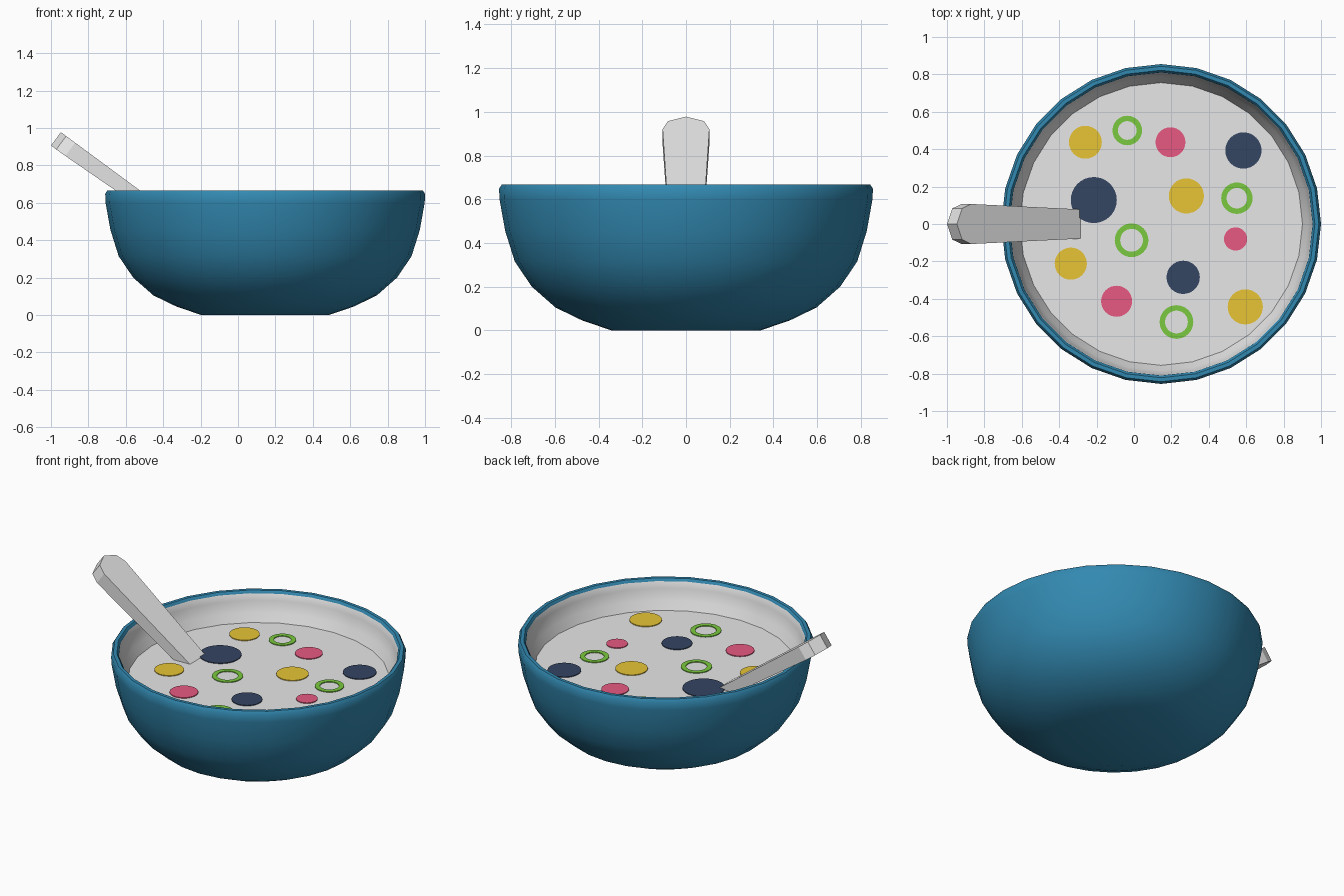
import bpy, bmesh, math
from mathutils import Vector

if "Cube" in bpy.data.objects:
    bpy.data.objects.remove(bpy.data.objects["Cube"])

CX = 0.145      # bowl axis
SIDES = 28
MILK_Z = 0.49


def mat(name, r, g, b):
    m = bpy.data.materials.new(name)
    m.diffuse_color = (r, g, b, 1)
    m.use_nodes = True
    m.node_tree.nodes["Principled BSDF"].inputs["Base Color"].default_value = m.diffuse_color
    return m


BLUE = mat("bowl blue", 0.032, 0.25, 0.44)
WHITE = mat("white", 0.85, 0.85, 0.85)
YELLOW = mat("yellow", 0.85, 0.59, 0.038)
PINK = mat("pink", 0.90, 0.112, 0.25)
NAVY = mat("navy", 0.034, 0.058, 0.124)
GREEN = mat("green", 0.196, 0.59, 0.05)


def make(name, bm, material, smooth=None):
    bmesh.ops.recalc_face_normals(bm, faces=bm.faces)
    me = bpy.data.meshes.new(name)
    bm.to_mesh(me)
    bm.free()
    me.materials.append(material)
    ob = bpy.data.objects.new(name, me)
    bpy.context.collection.objects.link(ob)
    if smooth:
        bpy.ops.object.select_all(action='DESELECT')
        ob.select_set(True)
        bpy.context.view_layer.objects.active = ob
        bpy.ops.object.shade_smooth_by_angle(angle=math.radians(smooth))
    return ob


def lathe(name, profile, material, centre, n=SIDES, closed=False, smooth=None, cap=()):
    """Spin (radius, z) points about a vertical axis; cap lists rings to fill."""
    bm = bmesh.new()
    rings = []
    for r, z in profile:
        rings.append([bm.verts.new((centre[0] + r * math.cos(2 * math.pi * i / n),
                                    centre[1] + r * math.sin(2 * math.pi * i / n), z))
                      for i in range(n)])
    pairs = list(zip(rings, rings[1:]))
    if closed:
        pairs.append((rings[-1], rings[0]))
    for a, b in pairs:
        for i in range(n):
            j = (i + 1) % n
            bm.faces.new((a[i], a[j], b[j], b[i]))
    for k in cap:
        bm.faces.new(rings[k])
    return make(name, bm, material, smooth)


# Bowl: one closed wall, outside and rim blue, inside white
outer = [(0.34, 0), (0.475, 0.046), (0.597, 0.105), (0.705, 0.20), (0.783, 0.315),
         (0.827, 0.455), (0.853, 0.60), (0.855, 0.648), (0.843, 0.667),
         (0.822, 0.667), (0.81, 0.652)]
inner = [(0.805, 0.61), (0.785, 0.54), (0.75, MILK_Z - 0.01), (0.70, 0.33),
         (0.56, 0.18), (0.33, 0.08)]
bowl = lathe("bowl", outer + inner, BLUE, (CX, 0), smooth=35,
             cap=(0, len(outer + inner) - 1))
bowl.data.materials.append(WHITE)
first_inner = (len(outer) - 1) * SIDES
last_wall = (len(outer + inner) - 1) * SIDES
for p in bowl.data.polygons:
    if first_inner <= p.index < last_wall or p.index == last_wall + 1:
        p.material_index = 1

# Milk surface
lathe("milk", [(0.757, MILK_Z), (0.745, MILK_Z - 0.03)], WHITE, (CX, 0), cap=(0, 1))

# Cereal pieces: thin discs and rings floating on the milk
LOW, HIGH = MILK_Z - 0.002, MILK_Z + 0.005
discs = [("yellow_piece", YELLOW, [(-0.26, 0.437, 0.088), (0.28, 0.15, 0.094),
                                   (-0.338, -0.212, 0.086), (0.595, -0.443, 0.094)]),
         ("pink_piece", PINK, [(0.195, 0.437, 0.08), (0.543, -0.08, 0.062),
                               (-0.093, -0.413, 0.083)]),
         ("navy_piece", NAVY, [(0.585, 0.393, 0.097), (-0.215, 0.128, 0.123),
                               (0.263, -0.285, 0.089)])]
for name, m, places in discs:
    for x, y, r in places:
        lathe(name, [(r, LOW), (r, HIGH)], m, (x, y), 32, cap=(0, 1))
for x, y, r in [(-0.036, 0.5, 0.079), (0.55, 0.138, 0.084),
                (-0.013, -0.087, 0.09), (0.227, -0.524, 0.09)]:
    q = r - 0.029
    lathe("green_ring", [(r, LOW), (r, HIGH), (q, HIGH), (q, LOW)], GREEN, (x, y), 32, closed=True)

# Spoon handle: tapered bar with a rounded end, dipping into the milk
ang = math.radians(36.4)
along = Vector((math.cos(ang), 0, -math.sin(ang)))
down = Vector((-math.sin(ang), 0, -math.cos(ang)))
tip = Vector((-0.947, 0, 0.978))
half = [(0, 0, 0.089), (0.035, 0.083, 0.089), (0.095, 0.107, 0.088), (0.90, 0.075, 0.062)]
outline = half + [(s, -w, t) for s, w, t in half[:0:-1]]
bm = bmesh.new()
top = [bm.verts.new(tip + along * s + Vector((0, w, 0))) for s, w, t in outline]
bot = [bm.verts.new(tip + along * s + Vector((0, w, 0)) + down * t) for s, w, t in outline]
bm.faces.new(top)
bmesh.ops.triangulate(bm, faces=[bm.faces.new(bot)])
for i in range(len(top)):
    j = (i + 1) % len(top)
    bm.faces.new((top[i], top[j], bot[j], bot[i]))
make("spoon_handle", bm, WHITE)
